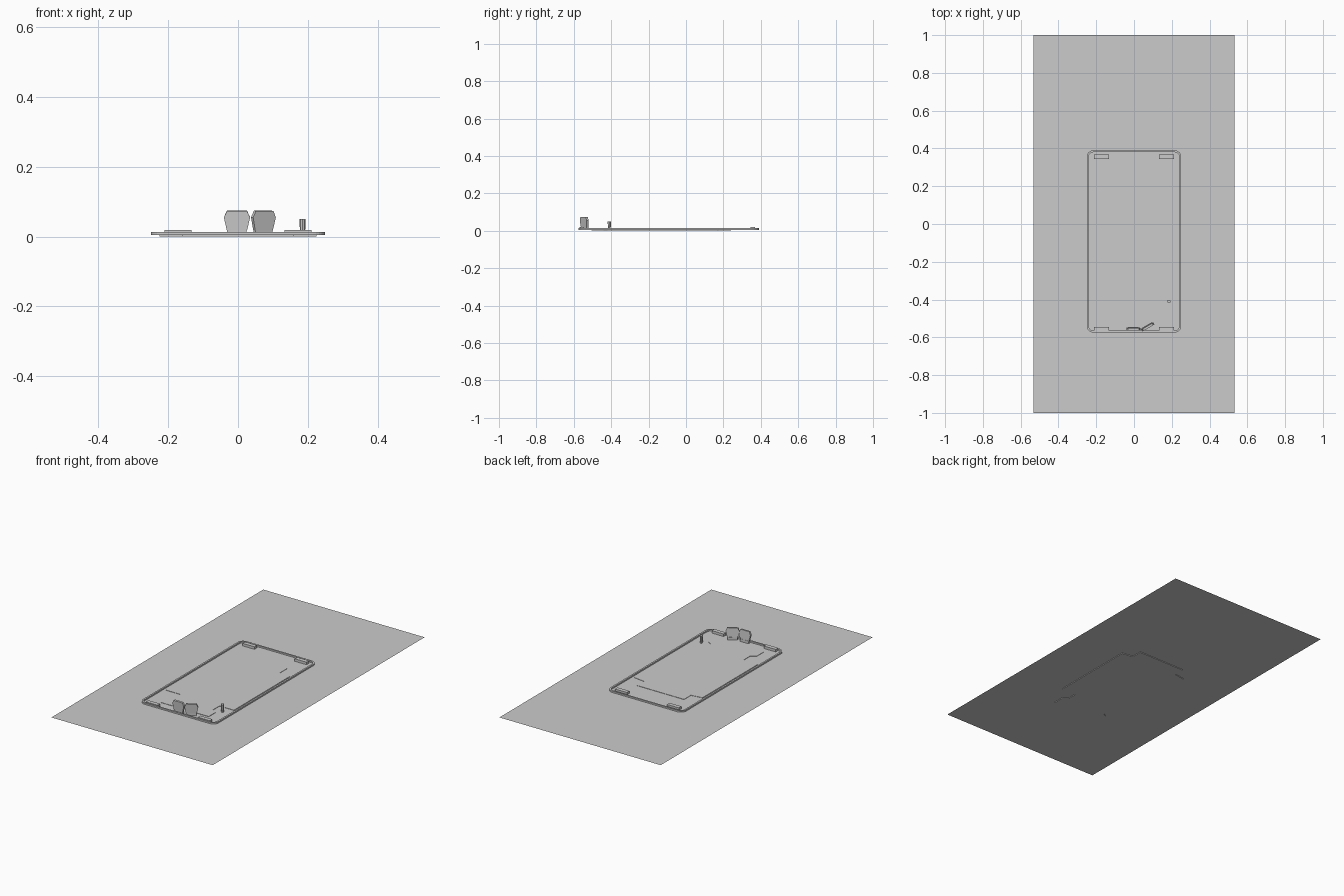
import bpy, bmesh, math
from mathutils import Matrix

if "Cube" in bpy.data.objects:
    bpy.data.objects.remove(bpy.data.objects["Cube"])


def make_object(name, bm):
    bmesh.ops.recalc_face_normals(bm, faces=bm.faces)
    mesh = bpy.data.meshes.new(name)
    bm.to_mesh(mesh)
    bm.free()
    obj = bpy.data.objects.new(name, mesh)
    bpy.context.collection.objects.link(obj)
    return obj


def prism(name, outline, z0, z1):
    bm = bmesh.new()
    face = bm.faces.new([bm.verts.new((x, y, z0)) for x, y in outline])
    new = bmesh.ops.extrude_face_region(bm, geom=[face])["geom"]
    bmesh.ops.translate(bm, vec=(0, 0, z1 - z0),
                        verts=[v for v in new if isinstance(v, bmesh.types.BMVert)])
    return make_object(name, bm)


def box(name, x, y, sx, sy, z0, z1):
    c = [(-1, -1), (1, -1), (1, 1), (-1, 1)]
    return prism(name, [(x + i * sx / 2, y + j * sy / 2) for i, j in c], z0, z1)


def rounded(hx, y0, y1, r, n=6):
    pts = []
    centres = [(hx - r, y1 - r), (r - hx, y1 - r), (r - hx, y0 + r), (hx - r, y0 + r)]
    for q, (cx, cy) in enumerate(centres):
        for i in range(n + 1):
            a = math.pi / 2 * (q + i / n)
            pts.append((cx + r * math.cos(a), cy + r * math.sin(a)))
    return pts


# Thin base sheet
bm = bmesh.new()
bm.faces.new([bm.verts.new(p) for p in
              [(-.533, -1, .004), (.533, -1, .004), (.533, 1, .004), (-.533, 1, .004)]])
make_object("base_sheet", bm)

# Raised rim with rounded corners
bm = bmesh.new()
outer, inner = rounded(.25, -.575, .39, .035), rounded(.24, -.565, .38, .025)
loops = [[bm.verts.new((x, y, z)) for x, y in path]
         for path, z in [(outer, .005), (outer, .0135), (inner, .0135), (inner, .005)]]
n = len(outer)
for k in range(4):
    a, b = loops[k], loops[(k + 1) % 4]
    for i in range(n):
        j = (i + 1) % n
        bm.faces.new((a[i], a[j], b[j], b[i]))
make_object("rim", bm)

# Stepped floor panel, passing just through the sheet
half = [(.16, -.505), (.16, -.44), (.13, -.42), (.13, -.36), (.225, -.36),
        (.225, .165), (.155, .175), (.155, .24)]
prism("floor_panel", half + [(-x, y) for x, y in reversed(half)], 0, .006)

# Corner pads
for sx in (-1, 1):
    for y in (-.557, .357):
        box("corner_pad", sx * .172, y, .078, .024, .004, .019)

# Two upright faceted panels with short feet
profile = [(-.029, .018), (.029, .018), (.0375, .055), (.029, .074),
           (-.029, .074), (-.0375, .055)]
for x, y, turn in [(-.003, -.552, 0), (.071, -.541, 30)]:
    m = Matrix.Translation((x, y, 0)) @ Matrix.Rotation(math.radians(turn), 4, 'Z')
    panel = prism("upright_panel", profile, -.006, .006)
    panel.data.transform(m @ Matrix.Rotation(math.radians(4), 4, 'X')
                         @ Matrix(((1, 0, 0, 0), (0, 0, -1, 0), (0, 1, 0, 0), (0, 0, 0, 1))))
    foot = box("panel_foot", 0, 0, .056, .012, .004, .02)
    foot.data.transform(m)

# Small faceted post
bm = bmesh.new()
bmesh.ops.create_cone(bm, cap_ends=True, segments=8, radius1=.007, radius2=.009, depth=.046,
                      matrix=Matrix.Translation((.185, -.41, .027)))
make_object("post", bm)
